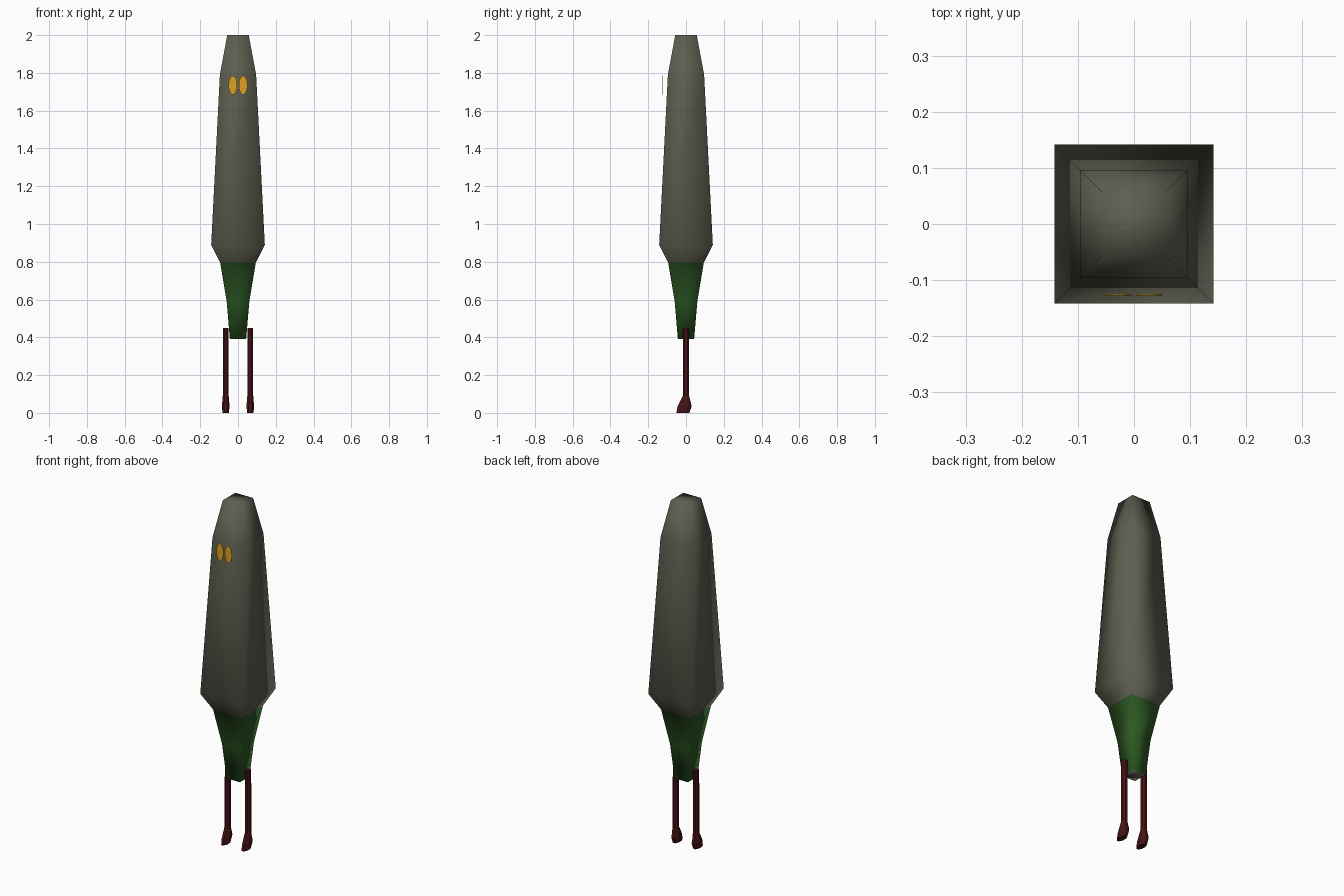
import bpy, bmesh, math

cube = bpy.data.objects.get("Cube")
if cube:
    bpy.data.objects.remove(cube)


def material(name, rgb):
    m = bpy.data.materials.new(name)
    m.use_nodes = True
    m.diffuse_color = (*rgb, 1)
    bsdf = m.node_tree.nodes["Principled BSDF"]
    bsdf.inputs["Base Color"].default_value = (*rgb, 1)
    bsdf.inputs["Roughness"].default_value = 0.9
    return m


GREY = material("stone grey", (0.11, 0.11, 0.08))
GREEN = material("dark green", (0.026, 0.10, 0.017))
RED = material("dark red", (0.065, 0.006, 0.008))
YELLOW = material("amber", (0.72, 0.36, 0.015))


def make_object(name, bm, mats, smooth):
    bmesh.ops.recalc_face_normals(bm, faces=bm.faces)
    for f in bm.faces:
        f.smooth = smooth
    mesh = bpy.data.meshes.new(name)
    bm.to_mesh(mesh)
    bm.free()
    for m in mats:
        mesh.materials.append(m)
    ob = bpy.data.objects.new(name, mesh)
    bpy.context.collection.objects.link(ob)
    return ob


def loft(rings):
    """Skin a stack of vertex rings and cap both ends."""
    bm = bmesh.new()
    loops = [[bm.verts.new(p) for p in ring] for ring in rings]
    n = len(loops[0])
    for a, b in zip(loops, loops[1:]):
        for i in range(n):
            j = (i + 1) % n
            bm.faces.new((a[i], a[j], b[j], b[i]))
    bm.faces.new(loops[0][::-1])
    bm.faces.new(loops[-1])
    return bm


def ring(x, y, z, rx, ry, sides, turn=0.0):
    angles = [turn + math.tau * i / sides for i in range(sides)]
    return [(x + rx * math.cos(a), y + ry * math.sin(a), z) for a in angles]


# Square, softly shaded body: (height, half width)
BODY = [(0.39, 0.043), (0.59, 0.060), (0.795, 0.094),
        (0.89, 0.142), (1.79, 0.096), (2.0, 0.057)]
r2 = math.sqrt(2)
bm = loft([ring(0, 0, z, h * r2, h * r2, 4, math.pi / 4) for z, h in BODY])
bm.normal_update()
# Lower trunk is green, the rest and the underside grey
for f in bm.faces:
    if f.calc_center_median().z < 0.79 and abs(f.normal.z) < 0.9:
        f.material_index = 1
make_object("body", bm, [GREY, GREEN], True)

# Legs with flared feet: (height, centre y, half width, half depth)
LEG = [(0.0, -0.017, 0.018, 0.037), (0.035, -0.007, 0.022, 0.040),
       (0.09, 0.0, 0.017, 0.018), (0.45, 0.0, 0.016, 0.018)]
for side, s in (("left", 1), ("right", -1)):
    rings = [ring(s * 0.065, y, z, rx, ry, 8, math.pi / 8)
             for z, y, rx, ry in LEG]
    make_object(side + "_leg", loft(rings), [RED], False)

# Thin oval eye plates standing just in front of the body
for side, s in (("left", 1), ("right", -1)):
    outline = ring(s * 0.027, 0, 1.735, 0.023, 0.05, 20)
    rings = [[(x, d, 1.735 + y) for x, y, z in outline]
             for d in (-0.127, -0.125)]
    make_object(side + "_eye", loft(rings), [YELLOW], False)
